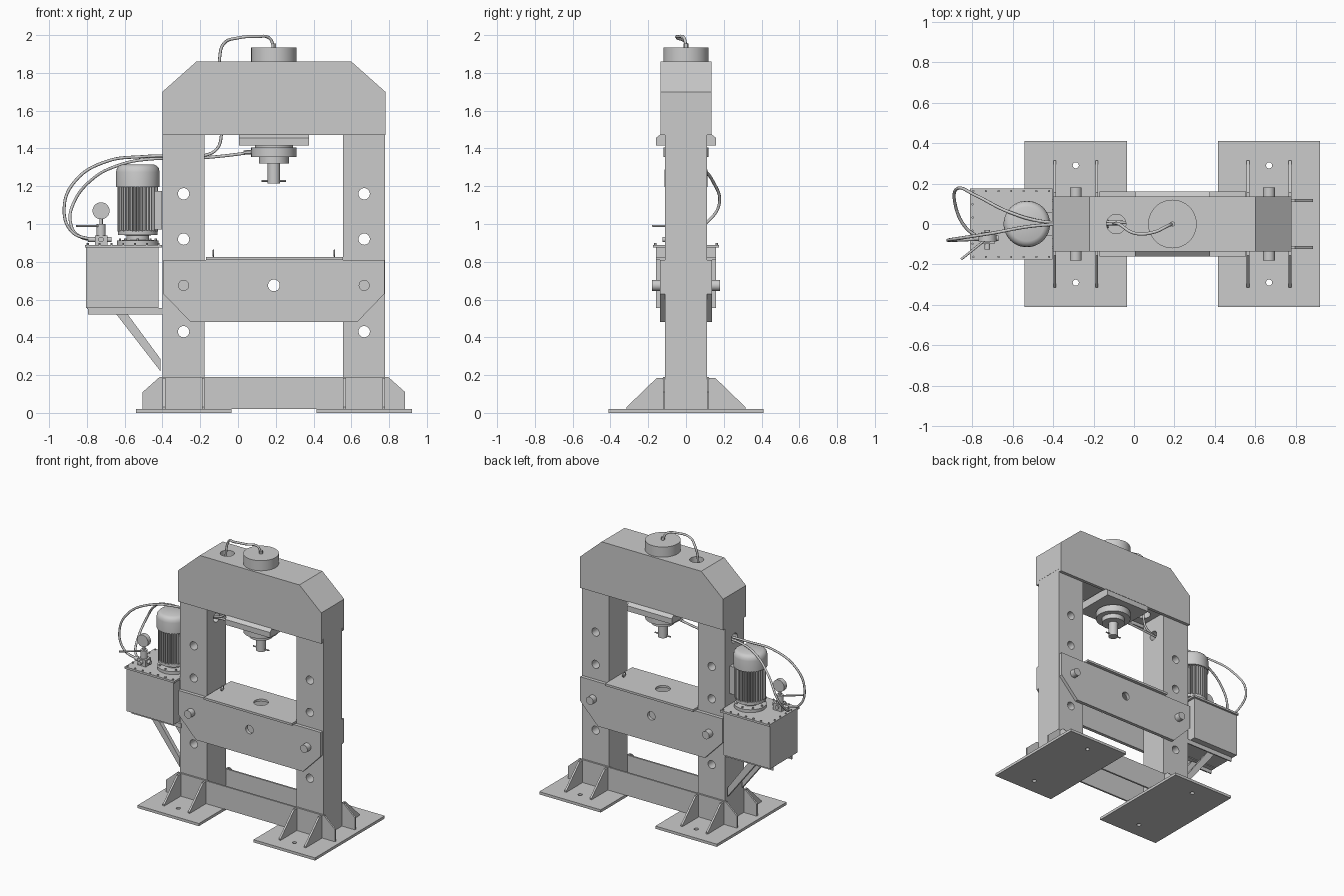
import bpy, bmesh
from math import sin, cos, pi, radians
from mathutils import Vector

if "Cube" in bpy.data.objects:
    bpy.data.objects.remove(bpy.data.objects["Cube"])


def finish(name, bm, smooth=False):
    bmesh.ops.recalc_face_normals(bm, faces=bm.faces)
    me = bpy.data.meshes.new(name)
    bm.to_mesh(me)
    bm.free()
    ob = bpy.data.objects.new(name, me)
    bpy.context.collection.objects.link(ob)
    if smooth:
        select(ob)
        bpy.ops.object.shade_smooth_by_angle(angle=radians(35))
    return ob


def select(ob):
    bpy.ops.object.select_all(action='DESELECT')
    ob.select_set(True)
    bpy.context.view_layer.objects.active = ob


def prism(name, pts, axis, a, b):
    """Extrude a 2D outline along an axis from a to b."""
    place = {'x': lambda p, t: (t, p[0], p[1]),
             'y': lambda p, t: (p[0], t, p[1]),
             'z': lambda p, t: (p[0], p[1], t)}[axis]
    bm = bmesh.new()
    lo = [bm.verts.new(place(p, a)) for p in pts]
    hi = [bm.verts.new(place(p, b)) for p in pts]
    bm.faces.new(lo)
    bm.faces.new(hi)
    n = len(pts)
    for i in range(n):
        bm.faces.new((lo[i], lo[(i + 1) % n], hi[(i + 1) % n], hi[i]))
    return finish(name, bm)


def box(name, x0, x1, y0, y1, z0, z1):
    return prism(name, [(x0, y0), (x1, y0), (x1, y1), (x0, y1)], 'z', z0, z1)


def rod(name, p, q, r, seg=24):
    p, q = Vector(p), Vector(q)
    bm = bmesh.new()
    bmesh.ops.create_cone(bm, cap_ends=True, segments=seg, radius1=r, radius2=r, depth=(q - p).length)
    bm.transform((q - p).to_track_quat('Z', 'Y').to_matrix().to_4x4())
    bmesh.ops.translate(bm, verts=bm.verts, vec=(p + q) / 2)
    return finish(name, bm, True)


def lathe(name, prof, x, y, seg=48):
    """Revolve (radius, z) points about a vertical axis at x, y."""
    bm = bmesh.new()
    rings = [[bm.verts.new((x + r * cos(2 * pi * i / seg), y + r * sin(2 * pi * i / seg), z))
              for i in range(seg)] for r, z in prof]
    for a, b in zip(rings, rings[1:]):
        for i in range(seg):
            bm.faces.new((a[i], a[(i + 1) % seg], b[(i + 1) % seg], b[i]))
    bm.faces.new(rings[0])
    bm.faces.new(rings[-1])
    return finish(name, bm, True)


def drill(ob, p, q, r):
    cutter = rod("cutter", p, q, r, 32)
    cutter.hide_render = True
    m = ob.modifiers.new("hole", 'BOOLEAN')
    m.operation, m.object, m.solver = 'DIFFERENCE', cutter, 'EXACT'
    select(ob)
    bpy.ops.object.modifier_apply(modifier=m.name)
    bpy.data.objects.remove(cutter)


def hose(name, pts, r=0.008):
    cu = bpy.data.curves.new(name, 'CURVE')
    cu.dimensions, cu.bevel_depth, cu.bevel_resolution, cu.resolution_u = '3D', r, 2, 8
    cu.use_fill_caps = True
    sp = cu.splines.new('BEZIER')
    sp.bezier_points.add(len(pts) - 1)
    for bp, p in zip(sp.bezier_points, pts):
        bp.co = p
        bp.handle_left_type = bp.handle_right_type = 'AUTO'
    ob = bpy.data.objects.new(name, cu)
    bpy.context.collection.objects.link(ob)
    select(ob)
    bpy.ops.object.convert(target='MESH')


CX = 0.19                      # centre line of the press frame
SIDES = (("left", -1), ("right", 1))
PAIR = (("front", -1), ("back", 1))

# Columns with pin holes, foot plates and gussets
for side, s in SIDES:
    cx = CX + s * 0.478
    col = box(side + "_column", cx - 0.111, cx + 0.111, -0.11, 0.11, 0.02, 1.5)
    for z in (0.43, 0.675, 0.92, 1.16):
        drill(col, (cx, -0.3, z), (cx, 0.3, z), 0.03)
    if s < 0:
        drill(col, (cx - 0.3, 0, 1.36), (cx + 0.3, 0, 1.36), 0.035)
    foot = box(side + "_foot_plate", cx - 0.253, cx + 0.253, -0.41, 0.41, 0, 0.02)
    for y in (-0.29, 0.29):
        drill(foot, (cx, y, -0.1), (cx, y, 0.1), 0.015)
    rod(side + "_table_pin", (cx, -0.18, 0.675), (cx, 0.18, 0.675), 0.029, 32)
    for end, t in PAIR:
        for k in (-0.104, 0.104):
            g = [(0.12, 0.02), (0.315, 0.02), (0.315, 0.03), (0.155, 0.185), (0.12, 0.185)]
            prism(f"{side}_{end}_gusset", [(t * y, z) for y, z in g], 'x', cx + k - 0.007, cx + k + 0.007)

# Base beams and table cheek plates, front and back
base = [(-0.505, 0.02), (0.885, 0.02), (0.885, 0.11), (0.795, 0.19), (-0.415, 0.19), (-0.505, 0.11)]
cheek = [(-0.395, 0.81), (0.775, 0.81), (0.775, 0.63), (0.63, 0.48), (-0.25, 0.48), (-0.395, 0.63)]
for end, t in PAIR:
    prism(end + "_base_beam", base, 'y', t * 0.11, t * 0.123)
    plate = prism(end + "_table_plate", cheek, 'y', t * 0.112, t * 0.137)
    drill(plate, (CX, -0.3, 0.675), (CX, 0.3, 0.675), 0.031)

# Table top with centre hole and lifting eyes
top = box("table_top", -0.17, 0.555, -0.16, 0.16, 0.81, 0.826)
drill(top, (CX, 0, 0.7), (CX, 0, 0.9), 0.05)
for x in (-0.13, 0.51):
    bpy.ops.mesh.primitive_torus_add(location=(x, 0, 0.845), rotation=(0, pi / 2, 0), major_radius=0.016,
                                     minor_radius=0.004, major_segments=20, minor_segments=8)
    bpy.context.object.name = "lifting_eye"

# Head: core between two cheek plates
head = [(-0.40, 1.47), (0.78, 1.47), (0.78, 1.70), (0.60, 1.86), (-0.22, 1.86), (-0.40, 1.70)]
core = prism("head_core", [(x, max(z, 1.495)) for x, z in head], 'y', -0.112, 0.112)
drill(core, (-0.088, 0, 1.3), (-0.088, 0, 2), 0.048)
for end, t in PAIR:
    prism(end + "_head_plate", head, 'y', t * 0.112, t * 0.135)

# Cylinder cap, mounting plate and ram
lathe("cylinder_cap", [(0.12, 1.855), (0.12, 1.935)], CX, 0, 64)
prism("cylinder_mount", [(-0.135, 1.475), (-0.16, 1.455), (-0.16, 1.415), (0.16, 1.415), (0.16, 1.455),
                         (0.135, 1.475)], 'x', 0.005, 0.375)
lathe("cylinder_spigot", [(0.1, 1.5), (0.1, 1.405), (0.12, 1.405), (0.12, 1.355), (0.08, 1.355), (0.08, 1.32),
                          (0.033, 1.32), (0.033, 1.215)], CX, 0)
rod("ram_screw", (CX - 0.065, 0, 1.228), (CX + 0.065, 0, 1.228), 0.005, 12)

# Oil tank on its bracket
box("tank_body", -0.805, -0.42, -0.16, 0.16, 0.555, 0.875)
box("tank_lid", -0.81, -0.402, -0.175, 0.175, 0.875, 0.89)
for end, t in PAIR:
    y0, y1 = sorted((t * 0.07, t * 0.11))
    box(end + "_rail_flange", -0.8, -0.39, y0, y1, 0.549, 0.555)
    box(end + "_rail_web", -0.795, -0.39, t * 0.11 - 0.004, t * 0.11 + 0.004, 0.522, 0.555)
    prism(end + "_tank_brace", [(-0.65, 0.53), (-0.59, 0.53), (-0.41, 0.285), (-0.41, 0.22)],
          'y', t * 0.07, t * 0.1)
    for i in range(7):
        x = -0.795 + i * 0.0625
        rod("lid_bolt", (x, t * 0.163, 0.885), (x, t * 0.163, 0.899), 0.006, 6)
for i in range(1, 5):
    y = -0.163 + i * 0.065
    rod("lid_bolt", (-0.798, y, 0.885), (-0.798, y, 0.899), 0.006, 6)

# Electric motor with cooling fins
MX = -0.53
lathe("motor_flange", [(0.11, 0.89), (0.11, 0.912), (0.06, 0.916), (0.06, 0.94), (0.105, 0.942), (0.105, 0.965)], MX, 0)
fins = []
for i in range(36):
    for r, d in ((0.092, 0.0), (0.107, 0.25), (0.107, 0.5), (0.092, 0.75)):
        a = 2 * pi * (i + d) / 36
        fins.append((MX + r * cos(a), r * sin(a)))
prism("motor_fins", fins, 'z', 0.96, 1.2)
lathe("motor_fan_cover", [(0.115, 1.195), (0.115, 1.275), (0.111, 1.295), (0.1, 1.308), (0.085, 1.315)], MX, 0)
box("motor_terminal_box", -0.465, -0.402, -0.06, 0.06, 0.97, 1.175)
for i in range(8):
    a = pi / 4 * i
    p = Vector((MX + 0.095 * cos(a), 0.095 * sin(a), 0.91))
    rod("motor_bolt", p, p + Vector((0, 0, 0.012)), 0.007, 6)

# Valve block, lever and pressure gauge
VX, VY = -0.725, -0.07
box("valve_block", VX - 0.032, VX + 0.035, VY - 0.03, VY + 0.03, 0.89, 0.94)
rod("valve_stem", (VX, VY, 0.93), (VX, VY, 1.0), 0.024)
rod("valve_port", (VX - 0.07, VY, 0.918), (VX + 0.055, VY, 0.918), 0.014)
rod("valve_side_port", (VX, VY - 0.055, 0.918), (VX, VY + 0.04, 0.918), 0.014)
rod("valve_lever", (VX, VY, 0.99), (-0.855, -0.175, 0.99), 0.006, 12)
rod("gauge_neck", (VX, VY, 1.0), (VX, VY, 1.04), 0.009, 12)
rod("pressure_gauge", (VX, VY - 0.017, 1.07), (VX, VY + 0.017, 1.07), 0.045, 32)

# Hydraulic hoses
hose("upper_hose", [(-0.77, -0.075, 0.915), (-0.88, -0.08, 0.96), (-0.92, -0.08, 1.09), (-0.86, -0.07, 1.23),
                    (-0.7, -0.045, 1.33), (-0.5, -0.01, 1.357), (-0.3, 0, 1.362), (-0.17, 0, 1.365),
                    (-0.11, 0, 1.4), (-0.088, 0, 1.47), (-0.09, 0, 1.7), (-0.097, 0, 1.88), (-0.075, 0, 1.955),
                    (0.0, -0.045, 1.985), (0.1, -0.04, 2.0 - 0.008), (0.165, -0.01, 1.985), (CX, 0, 1.935)])
hose("lower_hose", [(-0.77, -0.065, 0.915), (-0.83, -0.02, 0.93), (-0.885, 0.1, 1.0), (-0.875, 0.175, 1.1),
                    (-0.78, 0.14, 1.23), (-0.62, 0.06, 1.315), (-0.45, 0.012, 1.345), (-0.28, 0.01, 1.345),
                    (-0.1, 0.01, 1.358), (0.08, 0, 1.38)])
rod("top_hose_fitting", (CX, 0, 1.93), (CX, 0, 1.955), 0.014, 6)
rod("ram_hose_fitting", (0.03, 0, 1.378), (0.08, 0, 1.382), 0.012, 6)
